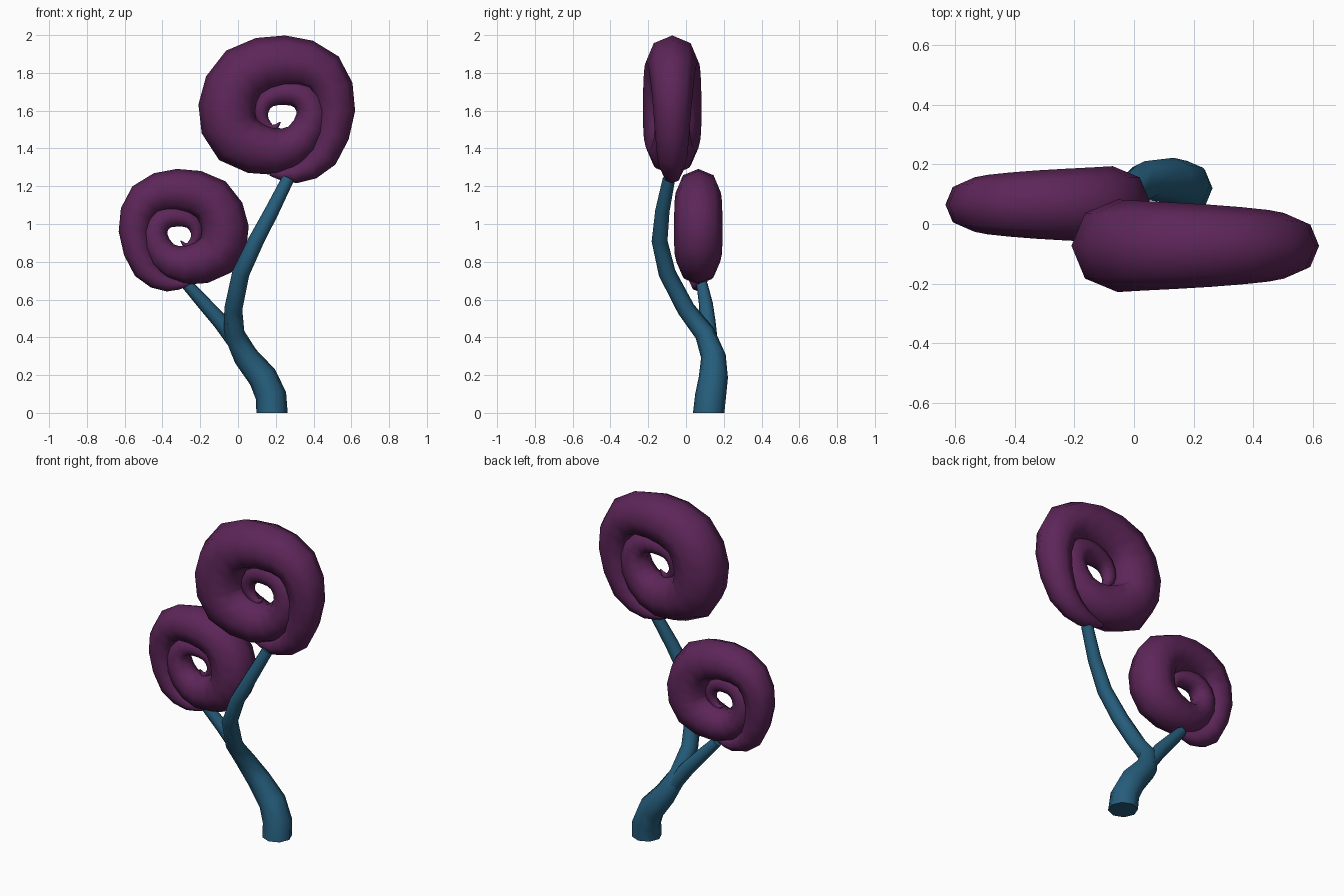
import bpy, bmesh, math
from mathutils import Vector

cube = bpy.data.objects.get("Cube")
if cube:
    bpy.data.objects.remove(cube)


def material(name, rgb):
    mat = bpy.data.materials.new(name)
    mat.use_nodes = True
    mat.diffuse_color = (*rgb, 1)
    mat.node_tree.nodes["Principled BSDF"].inputs["Base Color"].default_value = (*rgb, 1)
    return mat


purple = material("plum purple", (0.11, 0.019, 0.10))
blue = material("stem blue", (0.019, 0.11, 0.20))


def smooth_path(points, steps):
    """Catmull-Rom resampling of (x, y, z, radius) points."""
    pts = [Vector(p) for p in points]
    pts = [2 * pts[0] - pts[1]] + pts + [2 * pts[-1] - pts[-2]]
    out = []
    for a, b, c, d in zip(pts, pts[1:], pts[2:], pts[3:]):
        for i in range(steps):
            t = i / steps
            out.append(b + (c - a) * (t / 2) + (2 * a - 5 * b + 4 * c - d) * (t * t / 2)
                       + (3 * b - a - 3 * c + d) * (t ** 3 / 2))
    return out + [pts[-2]]


def tube(name, points, mat, steps=1, sides=8):
    """Capped tube of varying radius swept along the path."""
    path = smooth_path(points, steps)
    bm = bmesh.new()
    rings = []
    for i, p in enumerate(path):
        nxt, prv = path[min(i + 1, len(path) - 1)], path[max(i - 1, 0)]
        tangent = (nxt - prv).to_3d().normalized()
        if i == 0 and p.z == 0:
            tangent = Vector((0, 0, 1))      # flat cut on the ground
        side = tangent.cross(Vector((0, 1, 0))).normalized()
        up = side.cross(tangent)
        ring = []
        for k in range(sides):
            a = math.tau * k / sides
            ring.append(bm.verts.new(p.to_3d() + (side * math.cos(a) + up * math.sin(a)) * p.w))
        rings.append(ring)
    for r, s in zip(rings, rings[1:]):
        for k in range(sides):
            j = (k + 1) % sides
            bm.faces.new((r[k], r[j], s[j], s[k]))
    bm.faces.new(rings[0])
    bm.faces.new(rings[-1])
    bmesh.ops.recalc_face_normals(bm, faces=bm.faces)
    mesh = bpy.data.meshes.new(name)
    bm.to_mesh(mesh)
    bm.free()
    mesh.materials.append(mat)
    obj = bpy.data.objects.new(name, mesh)
    bpy.context.collection.objects.link(obj)
    bpy.ops.object.select_all(action='DESELECT')
    obj.select_set(True)
    bpy.context.view_layer.objects.active = obj
    bpy.ops.object.shade_smooth_by_angle(angle=math.radians(60))
    return obj


# Curled head: x, z, radius from the outer tip inward
coil = [(0.17, 1.27, 0.015), (0.30, 1.265, 0.05), (0.45, 1.36, 0.08), (0.52, 1.60, 0.10),
        (0.45, 1.80, 0.12), (0.25, 1.86, 0.138), (0.03, 1.80, 0.15), (-0.055, 1.62, 0.155),
        (0.0, 1.45, 0.15), (0.2, 1.385, 0.125), (0.34, 1.45, 0.098), (0.395, 1.585, 0.085),
        (0.34, 1.68, 0.075), (0.24, 1.695, 0.065), (0.15, 1.66, 0.05), (0.12, 1.59, 0.04),
        (0.14, 1.535, 0.03), (0.185, 1.505, 0.02), (0.225, 1.54, 0.003)]

tube("large_curl", [(x, -0.073, z, r) for x, z, r in coil], purple, steps=2)

# Smaller mirrored head
k = 0.83
tube("small_curl", [(-0.117 - k * x, 0.065, 0.64 + k * (z - 1.213), r * k) for x, z, r in coil],
     purple, steps=2)

# Main stem
tube("main_stem", [(0.18, 0.12, 0, 0.083), (0.175, 0.13, 0.09, 0.082), (0.13, 0.145, 0.19, 0.077),
                   (0.04, 0.145, 0.30, 0.066), (-0.02, 0.10, 0.42, 0.055),
                   (-0.025, 0.0, 0.55, 0.048), (0.015, -0.10, 0.74, 0.046),
                   (0.095, -0.14, 0.91, 0.042), (0.18, -0.125, 1.07, 0.038),
                   (0.265, -0.09, 1.24, 0.033)], blue)

# Side branch
tube("side_branch", [(0.0, 0.125, 0.36, 0.045), (-0.09, 0.115, 0.48, 0.042),
                     (-0.18, 0.105, 0.58, 0.037), (-0.27, 0.085, 0.68, 0.03)], blue)
